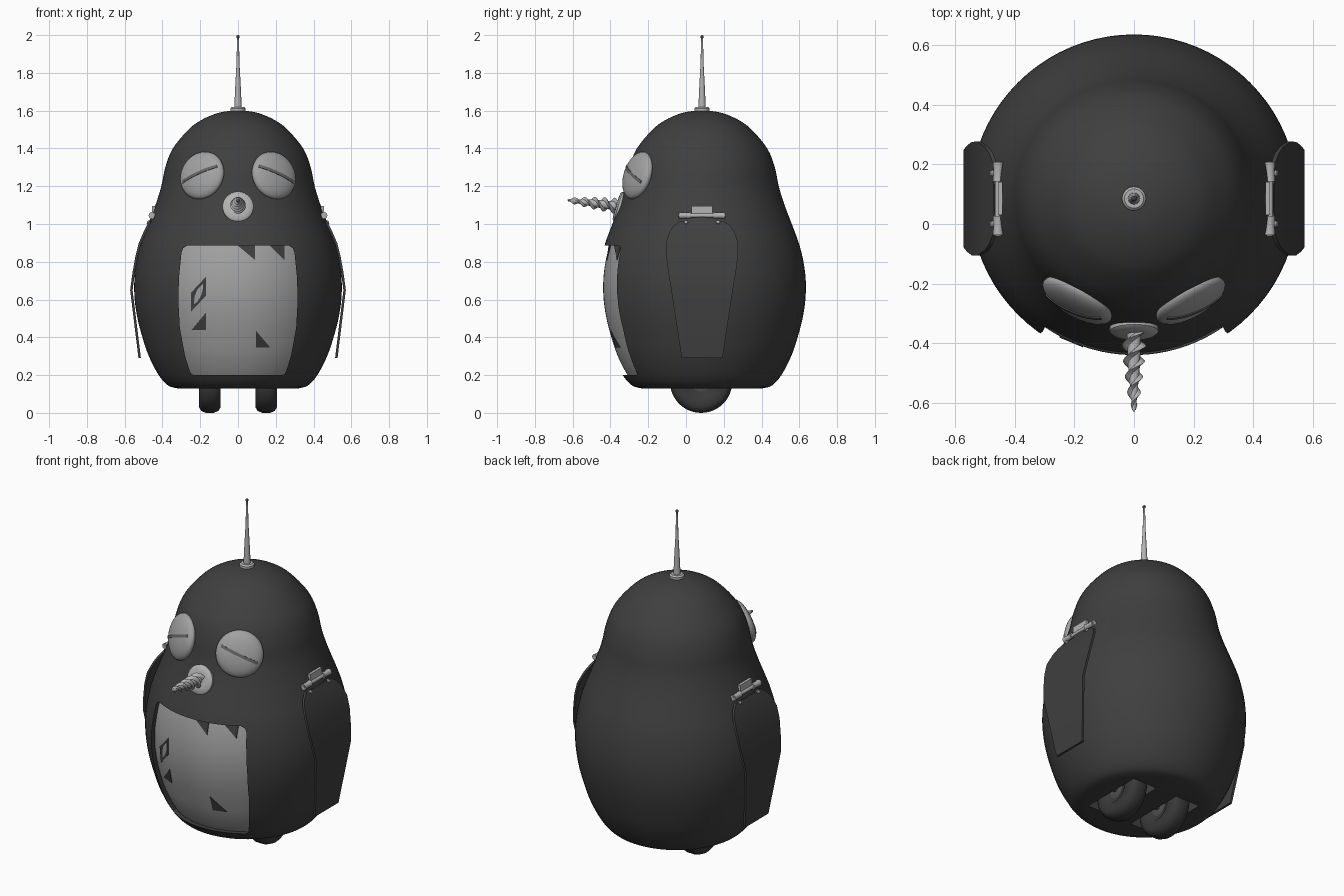
import bpy, bmesh, math
from mathutils import Vector, Matrix

if "Cube" in bpy.data.objects:
    bpy.data.objects.remove(bpy.data.objects["Cube"])

CY = 0.085  # body axis


def material(name, v):
    m = bpy.data.materials.new(name)
    m.diffuse_color = (v, v, v, 1)
    m.use_nodes = True
    m.node_tree.nodes["Principled BSDF"].inputs["Base Color"].default_value = m.diffuse_color
    return m


CHARCOAL = material("charcoal", 0.05)
RUBBER = material("rubber", 0.04)
HUB = material("hub_grey", 0.08)
GREY = material("panel_grey", 0.36)
METAL = material("light_metal", 0.45)
SLIT = material("slit_grey", 0.13)


def finish(name, bm, mat, angle=35):
    mesh = bpy.data.meshes.new(name)
    bm.to_mesh(mesh)
    bm.free()
    ob = bpy.data.objects.new(name, mesh)
    bpy.context.collection.objects.link(ob)
    mesh.materials.append(mat)
    smooth(ob, angle)
    return ob


def smooth(ob, angle=35):
    bpy.ops.object.select_all(action='DESELECT')
    ob.select_set(True)
    bpy.context.view_layer.objects.active = ob
    bpy.ops.object.shade_smooth_by_angle(angle=math.radians(angle))


def loft(name, rings, mat, matrix=Matrix(), angle=35):
    """Skin a list of equal-length closed rings and cap both ends."""
    bm = bmesh.new()
    vs = [[bm.verts.new(matrix @ Vector(p)) for p in ring] for ring in rings]
    n = len(rings[0])
    for a, b in zip(vs, vs[1:]):
        for i in range(n):
            j = (i + 1) % n
            bm.faces.new((a[i], a[j], b[j], b[i]))
    bm.faces.new(vs[0])
    bm.faces.new(vs[-1])
    bmesh.ops.remove_doubles(bm, verts=bm.verts, dist=1e-5)
    bmesh.ops.dissolve_degenerate(bm, dist=1e-6, edges=bm.edges)
    bmesh.ops.recalc_face_normals(bm, faces=bm.faces)
    return finish(name, bm, mat, angle)


def lathe(name, profile, mat, matrix=Matrix(), seg=32, angle=35):
    """Turn (radius, height) points around local z."""
    rings = [[(max(r, 1e-4) * math.cos(2 * math.pi * i / seg),
               max(r, 1e-4) * math.sin(2 * math.pi * i / seg), h) for i in range(seg)]
             for r, h in profile]
    return loft(name, rings, mat, matrix, angle)


def frame(origin, axis):
    return Matrix.Translation(origin) @ Vector(axis).to_track_quat('Z', 'Y').to_matrix().to_4x4()


def box(name, centre, size, mat):
    h = [s / 2 for s in size]
    ring = [(-h[0], -h[1]), (h[0], -h[1]), (h[0], h[1]), (-h[0], h[1])]
    return loft(name, [[(x, y, z) for x, y in ring] for z in (-h[2], h[2])], mat,
                Matrix.Translation(centre))


def cut(ob, cutter):
    cutter.hide_render = True
    mod = ob.modifiers.new("cut", 'BOOLEAN')
    mod.operation, mod.solver, mod.object = 'DIFFERENCE', 'EXACT', cutter
    bpy.context.view_layer.objects.active = ob
    bpy.ops.object.modifier_apply(modifier=mod.name)
    bpy.data.objects.remove(cutter)


# Body: smooth turned profile
pts = [(.32, .13), (.37, .145), (.42, .2), (.472, .3), (.506, .4), (.532, .5), (.547, .6),
       (.549, .7), (.537, .8), (.512, .9), (.475, 1.0), (.437, 1.1), (.406, 1.2), (.385, 1.3),
       (.345, 1.4), (.262, 1.5), (.195, 1.55), (.115, 1.585), (.05, 1.598), (0, 1.6)]
P = [Vector(p) for p in pts]
dense = []
for i in range(len(P) - 1):
    a, b, c, d = P[max(i - 1, 0)], P[i], P[i + 1], P[min(i + 2, len(P) - 1)]
    for k in range(4):
        t = k / 4
        dense.append(0.5 * (2 * b + (c - a) * t + (2 * a - 5 * b + 4 * c - d) * t * t
                            + (3 * b - a - 3 * c + d) * t ** 3))
dense.append(P[-1])
body = lathe("body", [(0, .13)] + [tuple(p) for p in dense], CHARCOAL,
             Matrix.Translation((0, CY, 0)), 80, 40)


def interp(table, z):
    for (z0, v0), (z1, v1) in zip(table, table[1:]):
        if z0 <= z <= z1:
            return v0 + (v1 - v0) * (z - z0) / (z1 - z0)
    return table[0][1] if z < table[0][0] else table[-1][1]


radius = [(p.y, p.x) for p in dense]


def surface(x, z, inset):
    return Vector((x, CY - math.sqrt((interp(radius, z) - inset) ** 2 - x * x), z))


# Belly opening and the recessed panel behind it
opening = [(.2, .235), (.207, .248), (.225, .257), (.3, .28), (.45, .308), (.6, .316),
           (.72, .312), (.85, .299), (.872, .29), (.885, .27)]
cut(body, loft("opening_cutter", [[(-w, -.8, z), (w, -.8, z), (w, -.17, z), (-w, -.17, z)]
                                  for z, w in opening], CHARCOAL))
bm = bmesh.new()
N, M = 24, 30
grid = []
for j in range(M + 1):
    z = .19 + .705 * j / M
    w = interp([(.2, .262)] + opening[3:-2] + [(.885, .3)], z) + .008
    grid.append([bm.verts.new(surface(w * (2 * i / N - 1), z, .026)) for i in range(N + 1)])
for j in range(M):
    for i in range(N):
        bm.faces.new((grid[j][i], grid[j][i + 1], grid[j + 1][i + 1], grid[j + 1][i]))
finish("belly_panel", bm, GREY)

# Dark chips on the panel
chips = [[(0, .885), (.09, .885), (.09, .81)], [(.17, .885), (.245, .885), (.245, .81)],
         [(-.17, .72), (-.25, .635), (-.25, .535), (-.17, .62)],
         [(-.17, .53), (-.17, .44), (-.245, .44)], [(.095, .435), (.095, .345), (.172, .345)]]
for k, chip in enumerate(chips):
    loft(f"panel_chip_{k + 1}", [[surface(x, z, o) for x, z in chip] for o in (.025, .021)],
         CHARCOAL)

# Antenna
top = Matrix.Translation((0, CY, 0))
lathe("antenna_base", [(0, 1.59), (.04, 1.59), (.04, 1.612), (.032, 1.62), (0, 1.62)], METAL, top)
lathe("antenna_mast", [(.02, 1.61), (.015, 1.72), (.008, 1.85), (.005, 1.985)], METAL, top, 16)
lathe("antenna_tip", [(.009 * math.sin(a * math.pi / 8), 1.991 - .009 * math.cos(a * math.pi / 8))
                      for a in range(9)], CHARCOAL, top, 16)

# Nose plate and twisted drill
lathe("nose_plate", [(0, -.03), (.082, -.03), (.082, .002), (.072, .01), (.045, .013), (0, .013)],
      METAL, frame((0, -.358, 1.092), (0, -.956, .292)))
rings = []
for k in range(81):
    t = k / 80
    a = t * 2.6 * 2 * math.pi
    fade = 1 - .72 * t ** 1.6 if t < .9 else (1 - .72 * t ** 1.6) * (1.03 - t) / .13
    ring = []
    for i in range(14):
        q = 2 * math.pi * i / 14
        x, y = .043 * fade * math.cos(q), .017 * fade * math.sin(q)
        ring.append((x * math.cos(a) - y * math.sin(a), x * math.sin(a) + y * math.cos(a), .275 * t))
    rings.append(ring)
drill = frame((0, -.355, 1.094), (0, -.993, .12))
loft("nose_drill", rings, METAL, drill, 50)
lathe("nose_drill_core", [(.024, 0), (.02, .12), (.006, .27)], METAL, drill, 16)

for s, side in ((1, "right"), (-1, "left")):
    # Eye lens with a sloping closed-lid slit
    c, e = math.cos(math.radians(16)), math.sin(math.radians(16))
    n = Vector((s * .5 * c, -.866 * c, e))
    u = Vector((s * .866, .5, 0))
    v = u.cross(n) * (1 if u.cross(n).z > 0 else -1)
    eye = Matrix((u, v, n)).transposed().to_4x4()
    eye = Matrix.Translation((s * .19, -.256, 1.257)) @ eye
    R, H = .13, .045
    lathe(side + "_eye", [(R * math.sin(k * math.pi / 16), -H * math.cos(k * math.pi / 16))
                          for k in range(17)], GREY, eye, 40)
    rings = []
    for k in range(17):
        d = .108 * (k / 8 - 1)
        h = H * math.sqrt(1 - (d / R) ** 2)
        x, y = d * math.cos(.42), -d * math.sin(.42)
        ox, oy = .008 * math.sin(.42), .008 * math.cos(.42)
        rings.append([(x - ox, y - oy, h - .004), (x + ox, y + oy, h - .004),
                      (x + ox, y + oy, h + .003), (x - ox, y - oy, h + .003)])
    loft(side + "_eye_slit", rings, SLIT, eye)

    # Flipper: thin bent plate
    rows = [(1.015, .115, .464), (.99, .15, .477), (.96, .172, .492), (.9, .191, .518),
            (.83, .19, .536), (.74, .178, .552), (.65, .163, .564), (.29, .108, .52)]
    loft(side + "_flipper", [[(s * (x - .006), CY - w, z), (s * (x + .007), CY - w, z),
                              (s * (x + .007), CY + w, z), (s * (x - .006), CY + w, z)]
                             for z, w, x in rows], CHARCOAL, angle=25)

    # Shoulder hinge
    pin = frame((s * .455, CY, 1.045), (0, 1, 0))
    lathe(side + "_hinge_pin", [(.011, -.125), (.011, .125)], METAL, pin, 16)
    for k, h0 in enumerate((-.122, .058)):
        lathe(f"{side}_hinge_knuckle_{k + 1}", [(.018, h0), (.015, h0 + .032), (.018, h0 + .064)],
              METAL, pin, 16)
        lathe(f"{side}_hinge_rivet_{k + 1}", [(.011, 0), (.009, .008), (0, .011)], METAL,
              frame((s * .472, CY + (.085 if k else -.085), 1.008), (s, 0, .5)), 12)
    box(side + "_hinge_plate", (s * .448, CY, 1.072), (.016, .11, .048), METAL)

    # Wheel well, tyre and hub
    axle = frame((s * .149, .08, .165), (1, 0, 0))
    cut(body, lathe("well_cutter", [(.195, -.08), (.195, .08)], CHARCOAL, axle, 40))
    tyre = [(.075, -.045), (.085, -.055), (.135, -.057), (.155, -.045), (.165, -.02)]
    lathe(side + "_tyre", tyre + [(r, -h) for r, h in reversed(tyre)], RUBBER, axle, 48, 50)
    lathe(side + "_hub", [(0, -.05), (.03, -.05), (.076, -.04), (.076, .04), (.03, .05), (0, .05)],
          HUB, axle, 32)
    lathe(side + "_axle", [(.02, -.085), (.02, .085)], HUB, axle, 16)

smooth(body, 40)
